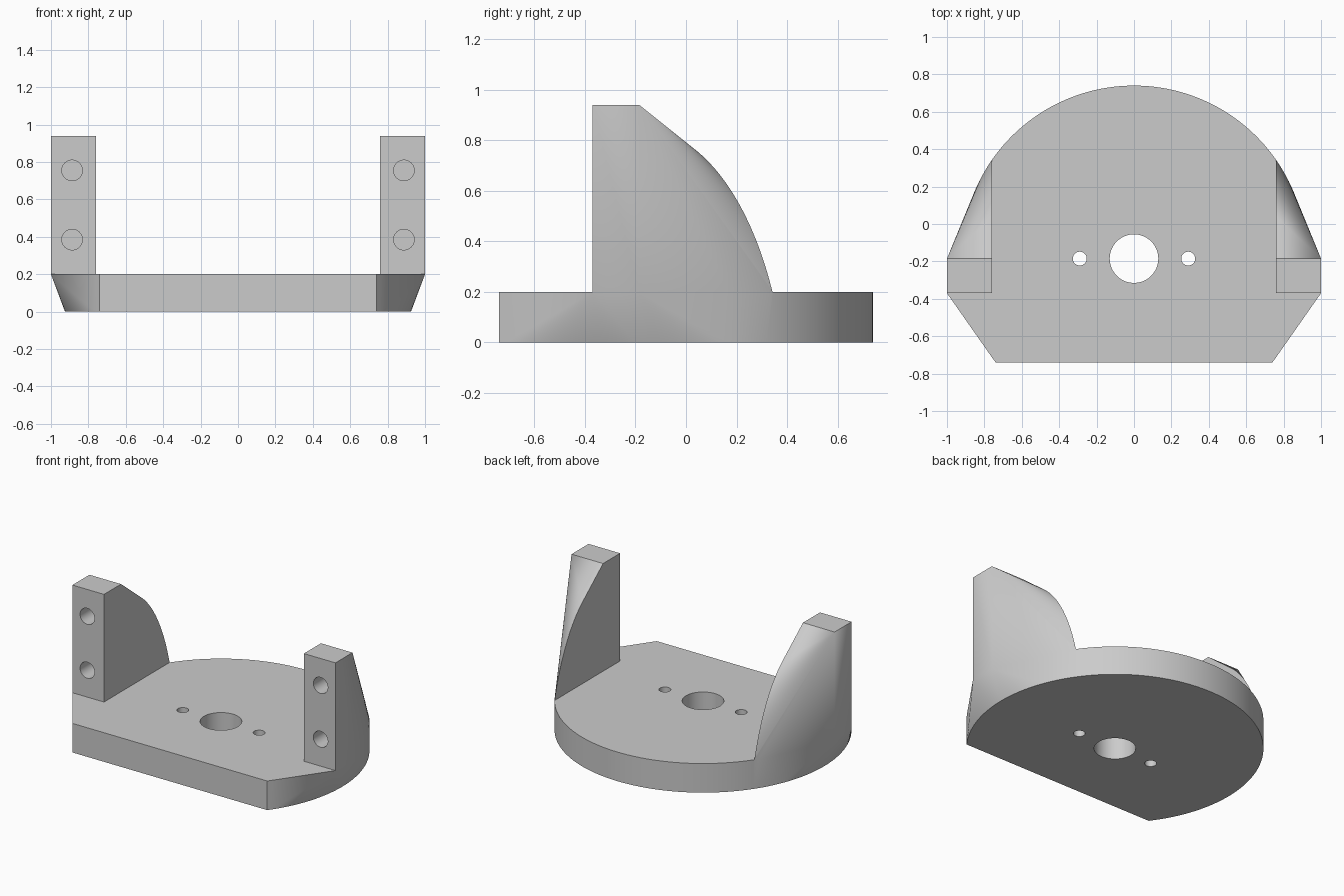
import bpy, bmesh, math
from mathutils import Matrix

if "Cube" in bpy.data.objects:
    bpy.data.objects.remove(bpy.data.objects["Cube"])

R, CY = 0.925, -0.185          # base disc radius and centre
BASE_Z, TOP_Z = 0.2, 0.94      # base thickness, post height
POST_IN, POST_FRONT = 0.76, -0.37

grey = bpy.data.materials.new("plain_grey")
grey.use_nodes = True
colour = (0.6, 0.6, 0.6, 1)
grey.diffuse_color = colour
for node in grey.node_tree.nodes:
    if node.type == 'BSDF_PRINCIPLED':
        node.inputs["Base Color"].default_value = colour


def make_object(name, bm):
    bmesh.ops.recalc_face_normals(bm, faces=bm.faces)
    mesh = bpy.data.meshes.new(name)
    bm.to_mesh(mesh)
    bm.free()
    obj = bpy.data.objects.new(name, mesh)
    bpy.context.collection.objects.link(obj)
    return obj


def prism(name, outline, z0, z1, matrix=None):
    bm = bmesh.new()
    low = [bm.verts.new((x, y, z0)) for x, y in outline]
    high = [bm.verts.new((x, y, z1)) for x, y in outline]
    bm.faces.new(low)
    bm.faces.new(high)
    n = len(outline)
    for i in range(n):
        j = (i + 1) % n
        bm.faces.new((low[i], low[j], high[j], high[i]))
    if matrix:
        bm.transform(matrix)
    return make_object(name, bm)


def circle(cx, cy, r, n=48):
    return [(cx + r * math.cos(math.tau * i / n), cy + r * math.sin(math.tau * i / n))
            for i in range(n)]


# Body: hull of the flat-fronted disc and the two posts
start = -math.asin(0.6)
sweep = math.pi - 2 * start
arc = [(R * math.cos(start + sweep * i / 120), CY + R * math.sin(start + sweep * i / 120))
       for i in range(121)]
bm = bmesh.new()
for z in (0, BASE_Z):
    for x, y in arc:
        bm.verts.new((x, y, z))
for z in (BASE_Z, TOP_Z):
    for x in (-1, -POST_IN, POST_IN, 1):
        for y in (POST_FRONT, CY):
            bm.verts.new((x, y, z))
hull = bmesh.ops.convex_hull(bm, input=bm.verts)
inner = [v for v in bm.verts if not v.link_faces]
bmesh.ops.delete(bm, geom=inner, context='VERTS')
bmesh.ops.dissolve_limit(bm, angle_limit=0.002, verts=bm.verts, edges=bm.edges)
body = make_object("bracket_body", bm)
body.data.materials.append(grey)

# Clear the space between and in front of the posts
half = [(2, -2), (2, POST_FRONT), (POST_IN, POST_FRONT), (POST_IN, 2)]
cutters = [prism("clearance_cutter", half + [(-x, y) for x, y in reversed(half)], BASE_Z, 2)]

# Shaft hole and two screw holes through the base
for x, r in ((0, 0.13), (-0.29, 0.037), (0.29, 0.037)):
    cutters.append(prism("base_hole_cutter", circle(x, CY, r), -0.1, 0.3))

# Blind holes in the post fronts
for x in (-0.887, 0.887):
    for z in (0.385, 0.755):
        place = Matrix.Translation((x, POST_FRONT, z)) @ Matrix.Rotation(math.pi / 2, 4, 'X')
        cutters.append(prism("post_hole_cutter", circle(0, 0, 0.055), -0.185, 0.1, place))

bpy.ops.object.select_all(action='DESELECT')
bpy.context.view_layer.objects.active = body
body.select_set(True)
for cutter in cutters:
    cutter.hide_render = True
    mod = body.modifiers.new("cut", 'BOOLEAN')
    mod.operation = 'DIFFERENCE'
    mod.solver = 'EXACT'
    mod.object = cutter
    bpy.ops.object.modifier_apply(modifier=mod.name)
    bpy.data.objects.remove(cutter)

bpy.ops.object.shade_smooth_by_angle(angle=math.radians(30))
